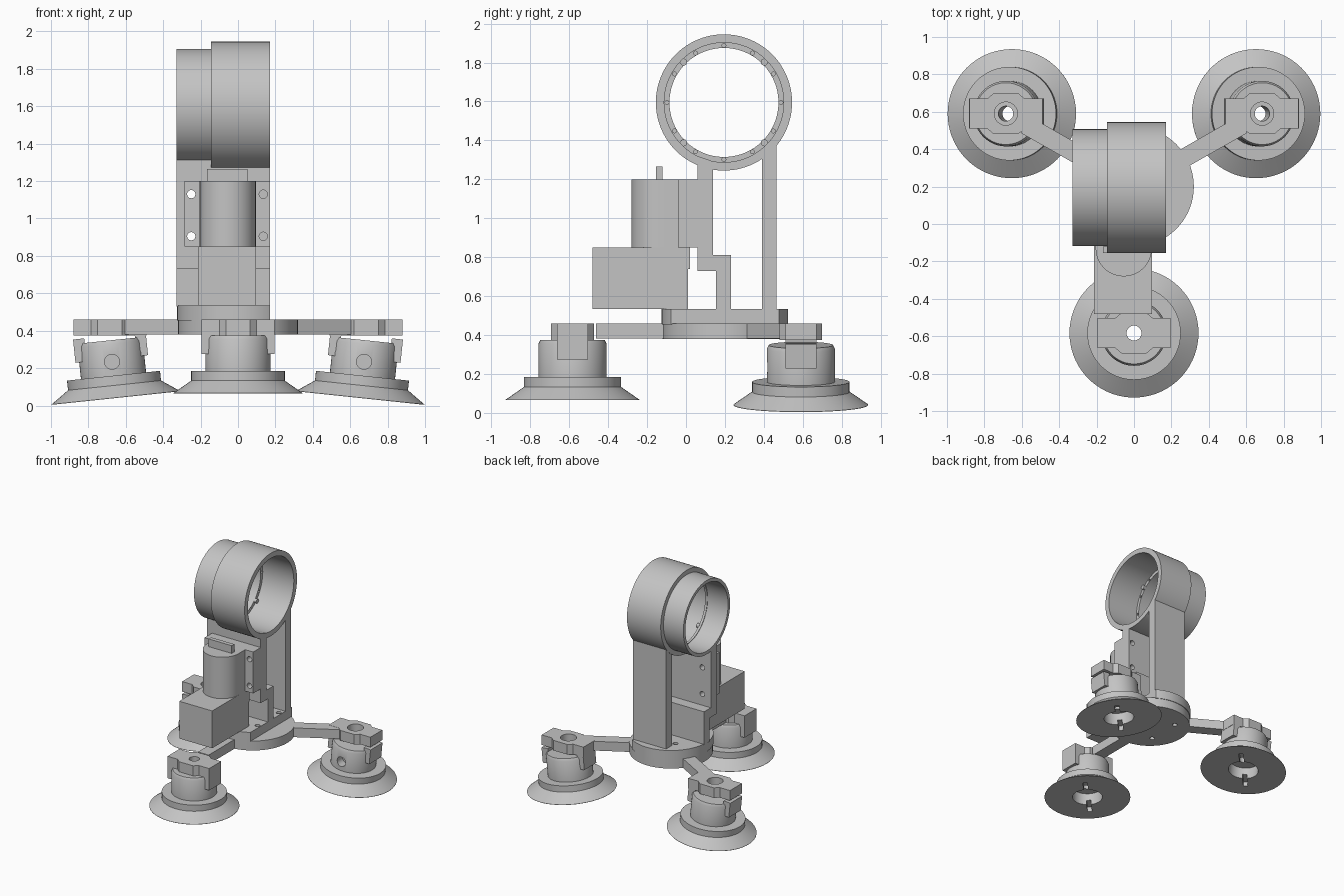
import bpy, bmesh
from math import sin, cos, pi, radians, atan2
from mathutils import Matrix, Vector

if "Cube" in bpy.data.objects:
    bpy.data.objects.remove(bpy.data.objects["Cube"])

grey = bpy.data.materials.new("plain grey")
grey.use_nodes = True
grey.diffuse_color = (0.55, 0.55, 0.55, 1)
grey.node_tree.nodes["Principled BSDF"].inputs["Base Color"].default_value = (0.55, 0.55, 0.55, 1)


def finish(name, bm, matrix=Matrix()):
    bm.transform(matrix)
    bmesh.ops.recalc_face_normals(bm, faces=bm.faces)
    mesh = bpy.data.meshes.new(name)
    bm.to_mesh(mesh)
    bm.free()
    mesh.materials.append(grey)
    obj = bpy.data.objects.new(name, mesh)
    bpy.context.collection.objects.link(obj)
    return obj


def prism(name, points, low, high, axis="z", matrix=Matrix()):
    """Extrude a closed outline along x (points are y, z), y (x, z) or z (x, y)."""
    place = {"x": lambda a, b, c: (c, a, b), "y": lambda a, b, c: (a, c, b),
             "z": lambda a, b, c: (a, b, c)}[axis]
    bm = bmesh.new()
    face = bm.faces.new([bm.verts.new(place(a, b, low)) for a, b in points])
    new = bmesh.ops.extrude_face_region(bm, geom=[face])["geom"]
    shift = Vector(place(0, 0, high - low))
    bmesh.ops.translate(bm, vec=shift, verts=[v for v in new if isinstance(v, bmesh.types.BMVert)])
    return finish(name, bm, matrix)


def box(name, x, y, z, matrix=Matrix()):
    return prism(name, [(x[0], y[0]), (x[1], y[0]), (x[1], y[1]), (x[0], y[1])], z[0], z[1], matrix=matrix)


def disc(name, center, radius, low, high, axis="z", sides=32, matrix=Matrix()):
    pts = [(center[0] + radius * cos(2 * pi * i / sides), center[1] + radius * sin(2 * pi * i / sides))
           for i in range(sides)]
    return prism(name, pts, low, high, axis, matrix)


def lathe(name, profile, matrix, sides=72):
    """Spin a closed (radius, height) loop around z."""
    bm = bmesh.new()
    rings = [[bm.verts.new((r * cos(2 * pi * i / sides), r * sin(2 * pi * i / sides), h))
              for r, h in profile] for i in range(sides)]
    n = len(profile)
    for i in range(sides):
        a, b = rings[i], rings[(i + 1) % sides]
        for k in range(n):
            bm.faces.new((a[k], a[(k + 1) % n], b[(k + 1) % n], b[k]))
    return finish(name, bm, matrix)


def carve(obj, cutter, operation="DIFFERENCE"):
    mod = obj.modifiers.new("carve", "BOOLEAN")
    mod.operation, mod.solver, mod.object = operation, "EXACT", cutter
    bpy.context.view_layer.objects.active = obj
    bpy.ops.object.modifier_apply(modifier=mod.name)
    bpy.data.objects.remove(cutter)


# Base disc and the plate standing on it
HUB = (0, 0.2)
base = disc("base_disc", HUB, 0.32, 0.38, 0.46, sides=72)
plate = box("base_plate", (-0.33, 0.17), (-0.2, 0.6), (0.455, 0.535))
carve(plate, disc("clip", HUB, 0.325, 0.4, 0.6, sides=72), "INTERSECT")
for k in range(4):
    a = pi / 4 + k * pi / 2
    spot = (0.2 * cos(a), 0.2 + 0.2 * sin(a))
    for part in (base, plate):
        carve(part, disc("hole", spot, 0.02, 0.3, 0.6, sides=16))

# Upright: stepped front wall and rear column
front_wall = prism("front_wall", [(0.06, 0.73), (0.155, 0.73), (0.155, 0.53), (0.23, 0.53), (0.23, 0.81),
                                  (0.14, 0.81), (0.14, 1.292), (0.06, 1.319)], -0.33, 0.17, "x")
prism("rear_column", [(0.39, 0.53), (0.465, 0.53), (0.465, 1.42), (0.39, 1.35)], -0.14, 0.17, "x")

# Stepped ring holder, open along x
CY, CZ = 0.195, 1.595
ring = lathe("ring_holder", [(0.307, 0.17), (0.35, 0.17), (0.35, -0.145), (0.312, -0.145), (0.312, -0.33),
                             (0.285, -0.33), (0.285, -0.14), (0.28, -0.14), (0.28, -0.12), (0.307, -0.12)],
             Matrix.Translation((0, CY, CZ)) @ Matrix.Rotation(pi / 2, 4, "Y"), 96)
for k in range(12):
    a = k * pi / 6
    carve(ring, disc("hole", (CY + 0.293 * cos(a), CZ + 0.293 * sin(a)), 0.01, -0.135, -0.1, "x", 12))
for k in range(4):
    a = pi / 4 + k * pi / 2
    disc("ring_peg", (CY + 0.293 * cos(a), CZ + 0.293 * sin(a)), 0.018, -0.125, -0.1, "x", 16)

# Motor, its mounting flange and gearbox
MX = -0.055
arc = [(MX + 0.15 * cos(pi + pi * i / 32), -0.13 + 0.15 * sin(pi + pi * i / 32)) for i in range(33)]
prism("motor", arc + [(MX + 0.15, -0.03), (MX - 0.15, -0.03)], 0.85, 1.2)
flange = box("motor_flange", (-0.285, 0.17), (-0.04, 0.06), (0.85, 1.2))
for x in (-0.25, 0.135):
    for z in (0.905, 1.13):
        for part in (flange, front_wall):
            carve(part, disc("hole", (x, z), 0.022, -0.1, 0.2, "y", 24))
box("motor_tab", (-0.165, 0.05), (-0.155, -0.12), (1.19, 1.265))
box("gearbox", (-0.213, 0.095), (-0.48, 0.01), (0.535, 0.85))
box("gearbox_lip", (-0.213, 0.095), (0, 0.02), (0.74, 0.85))

# Suction feet: (name, cup centre, tilt, clamp centre x, screw hole radius)
cup_profile = [(0.04, 0.31), (0.165, 0.31), (0.175, 0.29), (0.175, 0.12), (0.25, 0.12), (0.25, 0.068),
               (0.345, 0.002), (0.345, 0), (0.12, 0), (0.12, 0.1), (0.04, 0.1)]
clamp = [(0.195, 0.08), (0.1, 0.08), (0.065, 0.11), (-0.065, 0.11), (-0.1, 0.08), (-0.195, 0.08)]
clamp += [(-x, -y) for x, y in clamp]
feet = [("front", (0, -0.583, 0.065), 0, 0, 0.04),
        ("left", (0.653, 0.59, 0.04), 6, 0.685, 0.062),
        ("right", (-0.653, 0.59, 0.04), -6, -0.685, 0.062)]
for side, spot, tilt, cx, hole in feet:
    pose = Matrix.Translation(spot) @ Matrix.Rotation(radians(tilt), 4, "Y")
    cup = lathe(side + "_suction_cup", cup_profile, pose)
    for k in range(2):
        turn = pose @ Matrix.Rotation(pi / 4 + k * pi / 2, 4, "Z")
        carve(cup, box("slot", (-0.23, 0.23), (-0.018, 0.018), (-0.05, 0.04), turn))
    if tilt:
        carve(cup, disc("hole", (0, 0.195), 0.04, -0.3, -0.1, "y", 24, pose))

    # Clamp block with two hooked ears
    block = prism(side + "_clamp", [(cx + x, spot[1] + y) for x, y in clamp], 0.375, 0.46)
    carve(block, disc("hole", (cx, spot[1]), hole, 0.3, 0.5))
    for s in (-1, 1):
        ear = [(0.195, 0.21), (0.158, 0.21), (0.158, 0.235), (0.135, 0.275), (0.135, 0.335), (0.195, 0.335)]
        prism(side + "_clamp_ear", [(s * x, z) for x, z in ear], -0.08, 0.08, "y", pose)

    # Arm from the base disc to the clamp
    span = Vector((cx, spot[1])) - Vector(HUB)
    aim = Matrix.Translation((*HUB, 0)) @ Matrix.Rotation(atan2(span.y, span.x), 4, "Z")
    box(side + "_arm", (0.28, span.length - 0.12), (-0.05, 0.05), (0.381, 0.459), aim)

# Smooth the round surfaces, keep the edges sharp
bpy.ops.object.select_all(action="DESELECT")
for obj in bpy.context.collection.objects:
    if obj.type == "MESH" and grey.name in obj.data.materials:
        obj.select_set(True)
        bpy.context.view_layer.objects.active = obj
bpy.ops.object.shade_smooth_by_angle(angle=radians(30))
